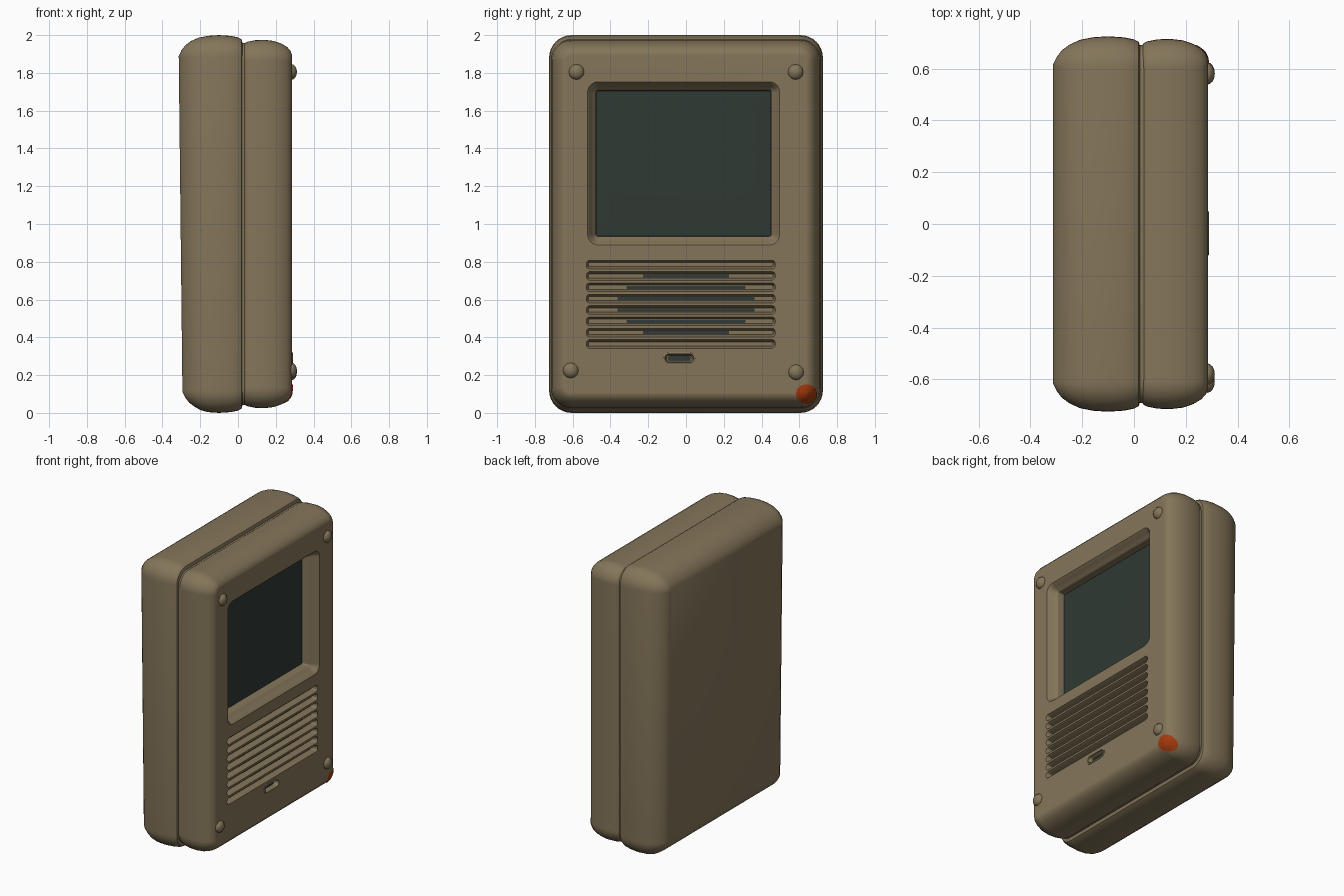
import bpy, bmesh, math
from mathutils import Vector
from mathutils.bvhtree import BVHTree

if "Cube" in bpy.data.objects:
    bpy.data.objects.remove(bpy.data.objects["Cube"])


def material(name, rgb):
    m = bpy.data.materials.new(name)
    m.diffuse_color = (*rgb, 1)
    m.use_nodes = True
    m.node_tree.nodes["Principled BSDF"].inputs["Base Color"].default_value = m.diffuse_color
    return m


TAN = material("tan plastic", (0.232, 0.179, 0.102))
GLASS = material("dark green glass", (0.029, 0.041, 0.034))
DARK = material("dark slate", (0.029, 0.044, 0.042))
ORANGE = material("burnt orange", (0.37, 0.042, 0.004))


def finish(bm, name, mat, angle=40):
    bmesh.ops.recalc_face_normals(bm, faces=bm.faces)
    me = bpy.data.meshes.new(name)
    bm.to_mesh(me)
    bm.free()
    ob = bpy.data.objects.new(name, me)
    bpy.context.collection.objects.link(ob)
    me.materials.append(mat)
    smooth(ob, angle)
    return ob


def smooth(ob, angle=40):
    bpy.ops.object.select_all(action='DESELECT')
    ob.select_set(True)
    bpy.context.view_layer.objects.active = ob
    bpy.ops.object.shade_smooth_by_angle(angle=math.radians(angle))


def loft(name, mat, rect, radius, sections, seg=8):
    """Stack rounded rectangles (y0, y1, z0, z1) along x; section = (x, inset)."""
    y0, y1, z0, z1 = rect
    bm = bmesh.new()
    rings = []
    for x, i in sections:
        r = max(radius - i, 0.004)
        ring = []
        for k, (cy, cz) in enumerate([(y1 - i - r, z1 - i - r), (y0 + i + r, z1 - i - r),
                                      (y0 + i + r, z0 + i + r), (y1 - i - r, z0 + i + r)]):
            for s in range(seg + 1):
                a = math.pi / 2 * (k + s / seg)
                ring.append(bm.verts.new((x, cy + r * math.cos(a), cz + r * math.sin(a))))
        rings.append(ring)
    n = len(rings[0])
    for a, b in zip(rings, rings[1:]):
        for j in range(n):
            bm.faces.new((a[j], a[(j + 1) % n], b[(j + 1) % n], b[j]))
    bm.faces.new(rings[0])
    bm.faces.new(rings[-1])
    return finish(bm, name, mat)


def cut(target, cutter):
    m = target.modifiers.new("cut", 'BOOLEAN')
    m.object, m.operation, m.solver = cutter, 'DIFFERENCE', 'EXACT'
    bpy.context.view_layer.objects.active = target
    bpy.ops.object.modifier_apply(modifier=m.name)
    bpy.data.objects.remove(cutter, do_unlink=True)


# Back shell, slightly thinner towards the bottom
back = loft("back_shell", TAN, (-0.725, 0.725, 0.0, 2.0), 0.12,
            [(0.024, 0.04), (0.018, 0.022), (0.0, 0.012), (-0.04, 0.004), (-0.1, 0.0),
             (-0.16, 0.004), (-0.21, 0.014), (-0.25, 0.032), (-0.28, 0.054),
             (-0.30, 0.08), (-0.315, 0.11)])
for v in back.data.vertices:
    if v.co.x < -0.15:
        v.co.x += 0.022 * (1 - v.co.z / 2) * min(1, (-0.15 - v.co.x) / 0.1)

# Core visible inside the seam
loft("seam_core", TAN, (-0.692, 0.692, 0.042, 1.958), 0.09, [(-0.02, 0), (0.06, 0)])

# Front shell
front = loft("front_shell", TAN, (-0.715, 0.715, 0.025, 1.975), 0.11,
             [(0.028, 0.034), (0.036, 0.018), (0.05, 0.01), (0.09, 0.002), (0.14, 0.0),
              (0.19, 0.006), (0.23, 0.02), (0.26, 0.038), (0.278, 0.058), (0.286, 0.082)])
shell_tree = BVHTree.FromObject(front, bpy.context.evaluated_depsgraph_get())

# Sloped screen recess with a deep inner well
cut(front, loft("screen_cutter", TAN, (-0.525, 0.5, 0.885, 1.757), 0.06,
                [(0.32, 0.0), (0.286, 0.004), (0.278, 0.012), (0.262, 0.022), (0.245, 0.032),
                 (0.235, 0.044), (0.225, 0.049), (0.17, 0.053)]))

# Grille of tapered horizontal grooves
ROWS = 8
PITCH = 0.06
for k in range(ROWS):
    z = 0.365 + k * PITCH
    cut(front, loft("groove_cutter", TAN, (-0.53, 0.475, z - 0.025, z + 0.025), 0.02,
                    [(0.32, 0.0), (0.285, 0.002), (0.278, 0.006), (0.262, 0.010),
                     (0.246, 0.014)], 3))

# Pill-shaped slot
cut(front, loft("slot_cutter", TAN, (-0.117, 0.045, 0.262, 0.318), 0.028,
                [(0.32, 0.0), (0.284, 0.002), (0.272, 0.01), (0.255, 0.013)], 6))
smooth(front, 35)
wn = front.modifiers.new("even_shading", 'WEIGHTED_NORMAL')
wn.keep_sharp = True

# Screen glass
loft("screen_glass", GLASS, (-0.478, 0.453, 0.933, 1.71), 0.015,
     [(0.15, 0.0), (0.183, 0.0), (0.185, 0.08)], 5)

# Dark inserts at the bottom of the middle grooves and of the slot
for k in range(1, ROWS - 1):
    half = 0.12 + 0.25 * math.sin(math.pi * k / (ROWS - 1))
    z = 0.365 + k * PITCH
    loft("groove_insert", DARK, (-half, half, z - 0.008, z + 0.008), 0.004,
         [(0.243, 0), (0.251, 0)], 2)
loft("slot_insert", DARK, (-0.098, 0.026, 0.277, 0.303), 0.013, [(0.253, 0), (0.26, 0)], 5)
slot_rim = loft("slot_rim", TAN, (-0.122, 0.05, 0.257, 0.323), 0.033,
                [(0.27, 0), (0.288, 0.001), (0.29, 0.005)], 6)
cut(slot_rim, loft("rim_cutter", TAN, (-0.122, 0.05, 0.257, 0.323), 0.033,
                   [(0.32, 0.009), (0.2, 0.013)], 6))

# Domed screw heads
for y, z in [(-0.58, 1.805), (0.58, 1.805), (-0.61, 0.225), (0.583, 0.215)]:
    bm = bmesh.new()
    bmesh.ops.create_uvsphere(bm, u_segments=12, v_segments=8, radius=1)
    for v in bm.verts:
        p = v.co.copy()
        v.co = (0.282 + 0.03 * p.z, y + 0.042 * p.x, z + 0.042 * p.y)
    finish(bm, "screw_head", TAN)

# Orange spot lying on the lower corner of the front shell
bm = bmesh.new()
N = 14
rings = []
for r in (0.0001, 0.018, 0.036, 0.055):
    ring = []
    for j in range(N):
        a = 2 * math.pi * j / N
        o = Vector((1, 0.636 + r * math.cos(a), 0.102 + r * 0.9 * math.sin(a)))
        hit, nrm, _, _ = shell_tree.ray_cast(o, Vector((-1, 0, 0)))
        ring.append(bm.verts.new(hit + nrm * 0.004 if hit else (0.2, o.y, o.z)))
    rings.append(ring)
bm.faces.new(rings[0])
for a, b in zip(rings, rings[1:]):
    for j in range(N):
        bm.faces.new((a[j], b[j], b[(j + 1) % N], a[(j + 1) % N]))
spot = finish(bm, "corner_spot", ORANGE, 60)
if sum(p.normal.x * p.area for p in spot.data.polygons) < 0:
    spot.data.flip_normals()
